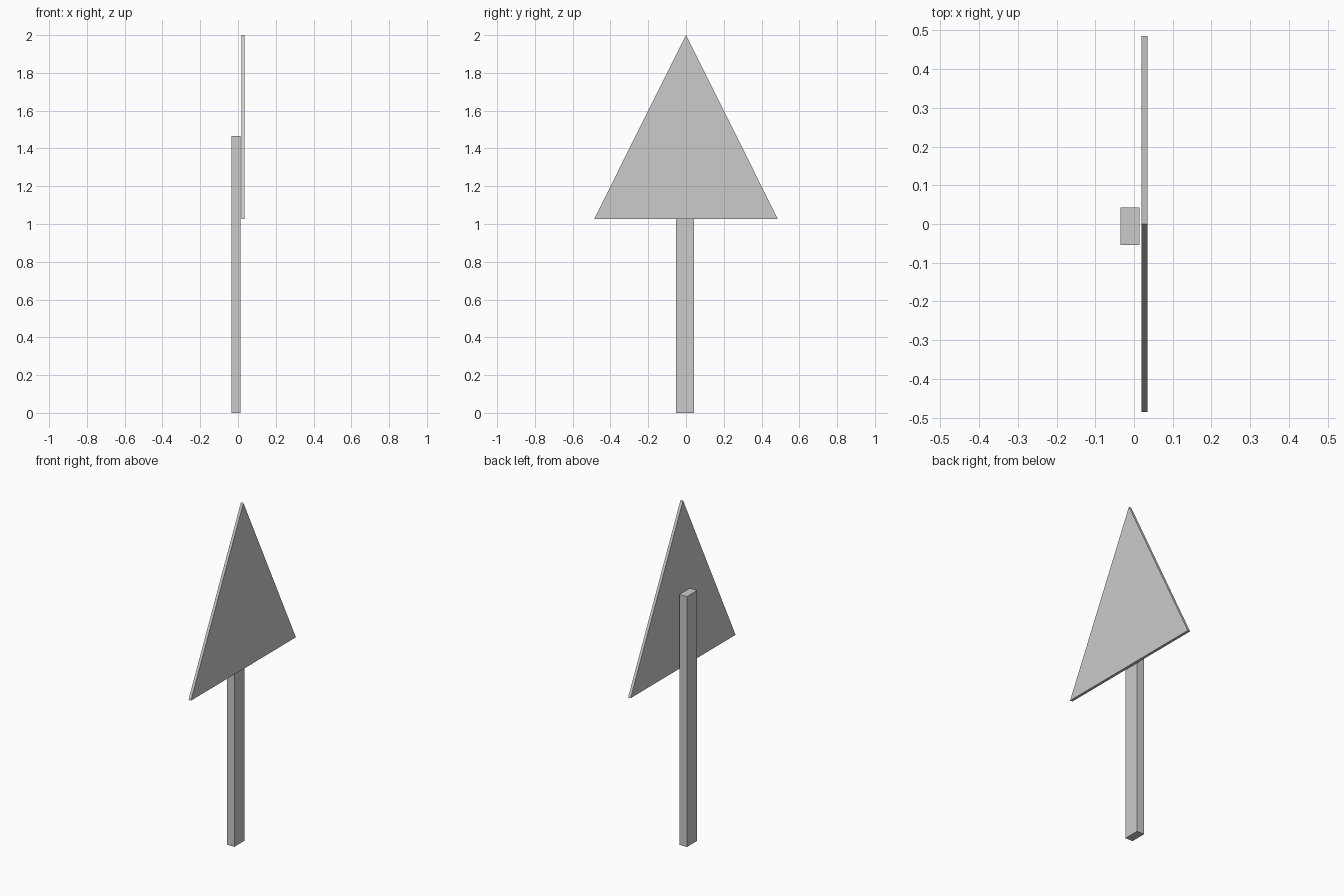
import bpy, bmesh
from mathutils import Vector

if "Cube" in bpy.data.objects:
    bpy.data.objects.remove(bpy.data.objects["Cube"])


def extruded(name, profile, direction):
    """Closed solid made by extruding a flat profile along a direction."""
    bm = bmesh.new()
    face = bm.faces.new([bm.verts.new(p) for p in profile])
    ext = bmesh.ops.extrude_face_region(bm, geom=[face], use_keep_orig=True)
    verts = [g for g in ext["geom"] if isinstance(g, bmesh.types.BMVert)]
    bmesh.ops.translate(bm, verts=verts, vec=Vector(direction))
    bmesh.ops.recalc_face_normals(bm, faces=bm.faces)
    mesh = bpy.data.meshes.new(name)
    bm.to_mesh(mesh)
    bm.free()
    obj = bpy.data.objects.new(name, mesh)
    bpy.context.collection.objects.link(obj)
    return obj


# Rectangular post, slightly off-centre behind the panel
x0, x1, y0, y1 = -0.035, 0.014, -0.054, 0.042
extruded("post", [(x0, y0, 0), (x1, y0, 0), (x1, y1, 0), (x0, y1, 0)], (0, 0, 1.467))

# Thin triangular sign panel facing +x
px, half, bottom = 0.019, 0.486, 1.027
extruded("sign_panel", [(px, -half, bottom), (px, half, bottom), (px, 0, 2.0)], (0.016, 0, 0))
